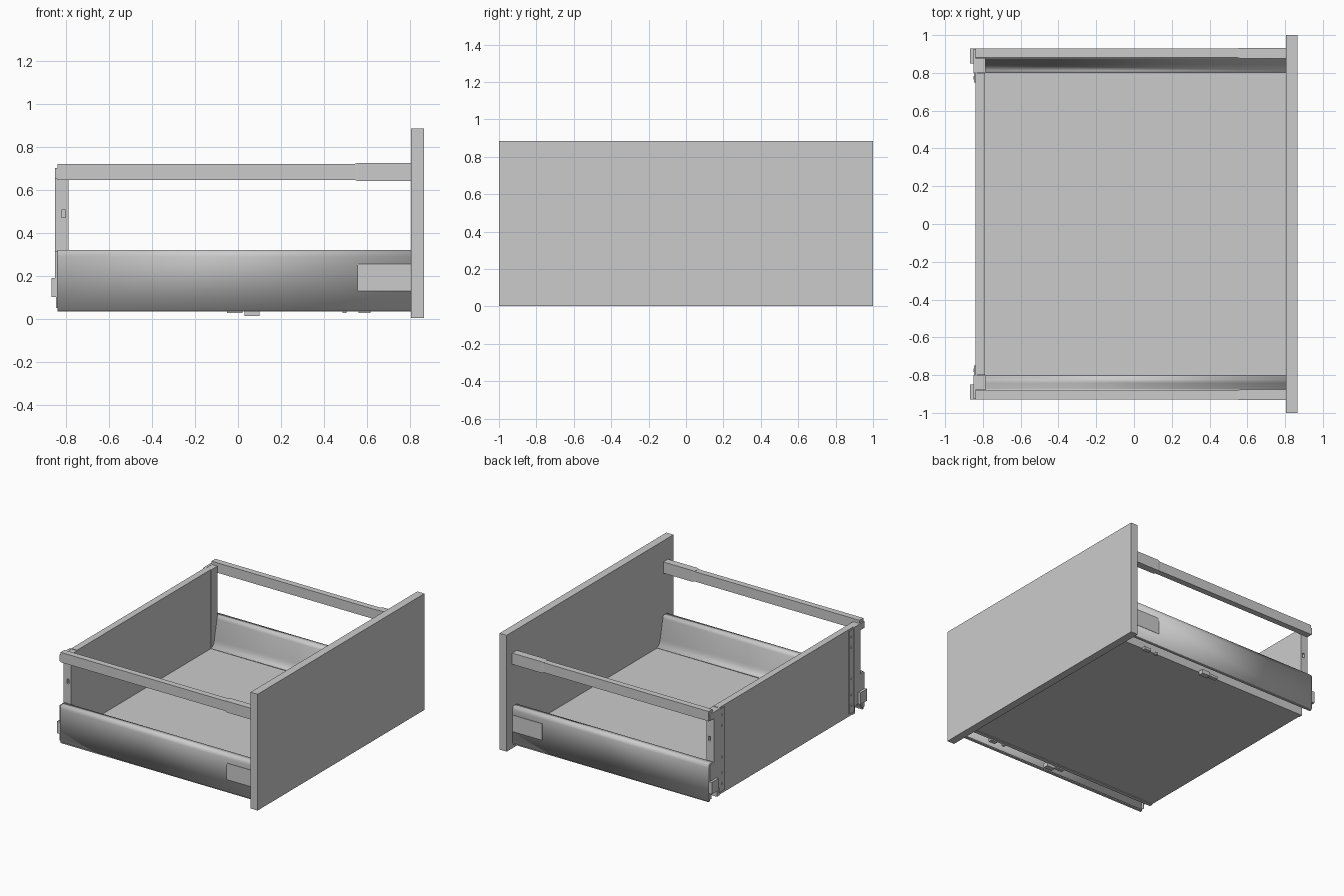
import bpy, bmesh, math
from mathutils import Matrix, Vector

if "Cube" in bpy.data.objects:
    bpy.data.objects.remove(bpy.data.objects["Cube"])


def finish(name, bm, mirror=True):
    """Turn a bmesh into an object, mirrored to the other drawer side if wanted."""
    bmesh.ops.recalc_face_normals(bm, faces=bm.faces)
    me = bpy.data.meshes.new(name)
    bm.to_mesh(me)
    bm.free()
    ob = bpy.data.objects.new(name, me)
    bpy.context.collection.objects.link(ob)
    if mirror:
        m = ob.modifiers.new("mirror", 'MIRROR')
        m.use_axis = (False, True, False)
    return ob


def boxes(name, specs, mirror=True):
    """Each spec is (x0, x1, y0, y1, z0, z1)."""
    bm = bmesh.new()
    for x0, x1, y0, y1, z0, z1 in specs:
        mat = Matrix.Translation(((x0 + x1) / 2, (y0 + y1) / 2, (z0 + z1) / 2))
        mat = mat @ Matrix.Diagonal((x1 - x0, y1 - y0, z1 - z0, 1))
        bmesh.ops.create_cube(bm, size=1, matrix=mat)
    return finish(name, bm, mirror)


def sheet(name, profile, x0, x1, thick):
    """Bent sheet: a y-z polyline swept along x and thickened."""
    bm = bmesh.new()
    rows = [[bm.verts.new((x, y, z)) for y, z in profile] for x in (x0, x1)]
    for i in range(len(profile) - 1):
        bm.faces.new((rows[0][i], rows[0][i + 1], rows[1][i + 1], rows[1][i]))
    ob = finish(name, bm)
    s = ob.modifiers.new("thickness", 'SOLIDIFY')
    s.thickness, s.offset = thick, 0
    s.use_even_offset = True
    bpy.ops.object.select_all(action='DESELECT')
    bpy.context.view_layer.objects.active = ob
    ob.select_set(True)
    bpy.ops.object.shade_smooth_by_angle(angle=math.radians(30))
    return ob


BACK, FRONT = -0.84, 0.805

# Main boards
boxes("front_panel", [(FRONT, 0.865, -1, 1, 0.003, 0.885)], False)
boxes("drawer_floor", [(BACK, FRONT, -0.82, 0.82, 0.04, 0.10)], False)
boxes("back_panel", [(BACK, -0.79, -0.80, 0.80, 0.04, 0.70)], False)

# Hollow side wall: outer skin, top, sloping inner skin and curved foot
p0, p1, p2 = Vector((0.848, 0.17)), Vector((0.84, 0.103)), Vector((0.802, 0.103))
foot = []
for i in range(9):
    t = i / 8
    foot.append(tuple(p0 * (1 - t) ** 2 + p1 * 2 * t * (1 - t) + p2 * t * t))
sheet("side_wall", [(0.926, 0.037), (0.926, 0.290), (0.920, 0.316), (0.882, 0.316),
                    (0.876, 0.296)] + foot, BACK, FRONT, 0.008)

# Support ledge carrying the floor, with turned-in lower lip on the wall
boxes("floor_support", [(BACK, FRONT, 0.82, 0.828, 0.037, 0.106),
                        (BACK, FRONT, 0.80, 0.828, 0.035, 0.041)])
boxes("wall_lower_lip", [(BACK, FRONT, 0.912, 0.930, 0.033, 0.042)])
boxes("wall_cover_cap", [(0.555, FRONT, 0.928, 0.932, 0.13, 0.255)])

# Small clips underneath
boxes("bottom_clips", [(-0.05, 0.02, 0.82, 0.85, 0.026, 0.045),
                       (0.03, 0.10, 0.825, 0.865, 0.013, 0.045),
                       (0.485, 0.505, 0.82, 0.84, 0.027, 0.045),
                       (0.56, 0.615, 0.82, 0.85, 0.026, 0.045)])

# Upper side rail with wider front sleeve
boxes("side_rail", [(BACK, 0.56, 0.882, 0.928, 0.645, 0.72)])
bm = bmesh.new()
ends = []
for x, g in ((0.545, 0.0), (0.56, 0.004), (FRONT, 0.004)):
    ends.append([bm.verts.new((x, y, z)) for y, z in (
        (0.881 - g, 0.644 - g), (0.929 + g, 0.644 - g),
        (0.929 + g, 0.721 + g), (0.881 - g, 0.721 + g))])
for a, b in zip(ends, ends[1:]):
    for i in range(4):
        bm.faces.new((a[i], a[i - 1], b[i - 1], b[i]))
bm.faces.new(ends[0])
bm.faces.new(ends[-1])
finish("rail_sleeve", bm)

# Rear corner post with a slot
slot = boxes("slot_cutter", [(-0.82, -0.802, 0.75, 0.95, 0.47, 0.505)], True)
slot.hide_render = True
slot.hide_viewport = True
slot.display_type = 'WIRE'
post = boxes("rear_post", [(BACK, -0.787, 0.803, 0.878, 0.10, 0.698)])
cut = post.modifiers.new("slot", 'BOOLEAN')
cut.operation, cut.object, cut.solver = 'DIFFERENCE', slot, 'EXACT'

# Rear mounting plate, rail end cap and runner hook
boxes("rear_plate", [(-0.847, BACK, 0.75, 0.81, 0.06, 0.69),
                     (-0.850, -0.832, 0.80, 0.878, 0.10, 0.70)])
boxes("rail_end_cap", [(-0.850, BACK, 0.85, 0.926, 0.65, 0.70)])
boxes("rear_hook", [(-0.868, BACK, 0.85, 0.93, 0.10, 0.19),
                    (-0.850, BACK, 0.86, 0.925, 0.19, 0.315),
                    (-0.846, BACK, 0.90, 0.93, 0.05, 0.10)])

# Screws on the rear plate
bm = bmesh.new()
for z in (0.12, 0.20, 0.32, 0.56, 0.64):
    bmesh.ops.create_cone(bm, cap_ends=True, segments=12, radius1=0.009, radius2=0.009,
                          depth=0.006, matrix=Matrix.Translation((-0.848, 0.775, z))
                          @ Matrix.Rotation(math.pi / 2, 4, 'Y'))
finish("plate_screws", bm)
